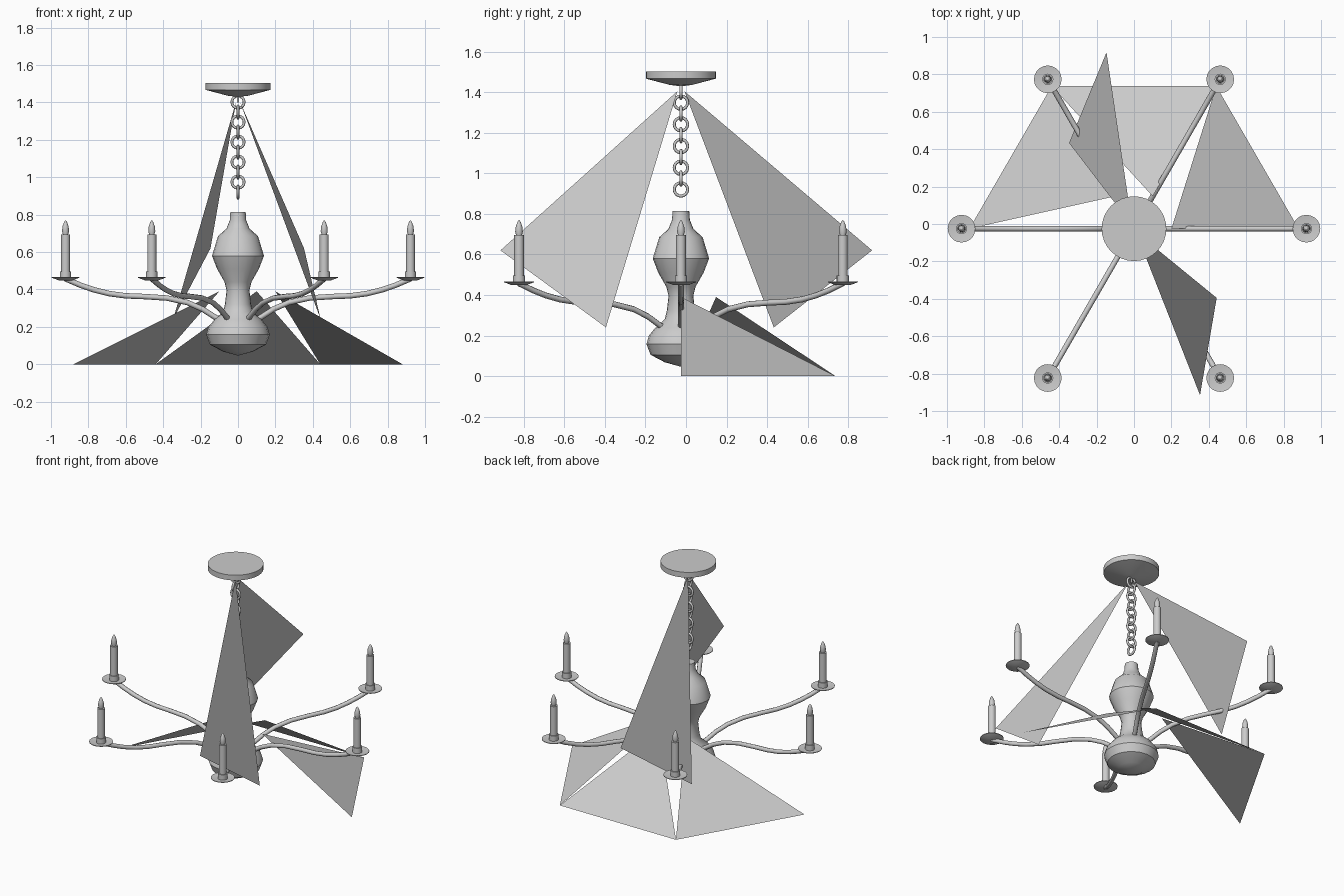
import bpy, bmesh
from math import sin, cos, pi, radians
from mathutils import Vector, Matrix

if "Cube" in bpy.data.objects:
    bpy.data.objects.remove(bpy.data.objects["Cube"])

CY = -0.025          # chandelier axis in y
ARMS = 6


def polar(r, deg, z):
    return Vector((r * cos(radians(deg)), CY + r * sin(radians(deg)), z))


def finish(name, bm, smooth=35):
    me = bpy.data.meshes.new(name)
    bm.to_mesh(me)
    bm.free()
    ob = bpy.data.objects.new(name, me)
    bpy.context.collection.objects.link(ob)
    if smooth:
        me.shade_smooth()
        me.set_sharp_from_angle(angle=radians(smooth))
    return ob


def lathe(name, profile, loc, sides=24, smooth=35):
    bm = bmesh.new()
    vs = [bm.verts.new((r, 0, z)) for r, z in profile]
    es = [bm.edges.new(p) for p in zip(vs, vs[1:])]
    bmesh.ops.spin(bm, geom=vs + es, cent=(0, 0, 0), axis=(0, 0, 1),
                   angle=2 * pi, steps=sides)
    bmesh.ops.remove_doubles(bm, verts=bm.verts, dist=0.0005)
    bmesh.ops.recalc_face_normals(bm, faces=bm.faces)
    bmesh.ops.translate(bm, vec=loc, verts=bm.verts)
    return finish(name, bm, smooth)


def tube(name, pts, radius, sides=8, closed=False):
    # sweep a round section along a path lying in a vertical plane
    n = len(pts)
    side = (pts[0] - pts[1]).cross(pts[2] - pts[1])
    side = side.normalized()
    bm = bmesh.new()
    rings = []
    for i, p in enumerate(pts):
        a = pts[(i - 1) % n] if closed else pts[max(i - 1, 0)]
        b = pts[(i + 1) % n] if closed else pts[min(i + 1, n - 1)]
        up = (b - a).normalized().cross(side)
        rings.append([bm.verts.new(p + radius * (side * cos(2 * pi * k / sides)
                      + up * sin(2 * pi * k / sides))) for k in range(sides)])
    for i in range(n if closed else n - 1):
        r, s = rings[i], rings[(i + 1) % n]
        for k in range(sides):
            m = (k + 1) % sides
            bm.faces.new((r[k], r[m], s[m], s[k]))
    if not closed:
        bm.faces.new(rings[0])
        bm.faces.new(rings[-1])
    bmesh.ops.recalc_face_normals(bm, faces=bm.faces)
    return finish(name, bm, 50)


def sheet(name, pts):
    bm = bmesh.new()
    bm.faces.new([bm.verts.new(p) for p in pts])
    return finish(name, bm, 0)


axis = (0, CY, 0)

# ceiling canopy with its short stem
lathe("ceiling_canopy", [(0, 1.503), (0.173, 1.503), (0.173, 1.467),
                         (0.055, 1.436), (0.006, 1.43), (0.006, 1.40), (0, 1.40)], axis, 32)

# chain of alternating links
for i in range(10):
    c = Vector((0, CY, 1.402 - 0.0535 * i))
    d = Vector((1, 0, 0)) if i % 2 == 0 else Vector((0, 1, 0))
    ring = [c + 0.033 * (d * cos(2 * pi * k / 16) + Vector((0, 0, sin(2 * pi * k / 16))))
            for k in range(16)]
    tube("chain_link", ring, 0.0075, 8, True)

# turned central body
lathe("central_body", [(0, 0.813), (0.041, 0.813), (0.044, 0.77), (0.062, 0.725),
                       (0.107, 0.685), (0.139, 0.58), (0.112, 0.51), (0.072, 0.44),
                       (0.061, 0.395), (0.07, 0.32), (0.08, 0.28), (0.125, 0.24),
                       (0.158, 0.20), (0.17, 0.158), (0.15, 0.105), (0.08, 0.068),
                       (0, 0.046)], axis, 20)

# arms, drip dishes, candles and flame bulbs
arm_path = [(0.07, 0.23), (0.12, 0.25), (0.19, 0.295), (0.27, 0.33), (0.38, 0.354), (0.5, 0.362),
            (0.6, 0.366), (0.69, 0.378), (0.77, 0.398), (0.84, 0.422), (0.925, 0.458)]
for k in range(ARMS):
    a = 60 * k
    tube("arm", [polar(r, a, z) for r, z in arm_path], 0.0145)
    base = polar(0.922, a, 0)
    lathe("drip_dish", [(0, 0.448), (0.035, 0.448), (0.074, 0.463), (0.074, 0.467),
                        (0.03, 0.461), (0, 0.461)], base, 20)
    lathe("candle", [(0, 0.455), (0.03, 0.455), (0.03, 0.497), (0.024, 0.497),
                     (0.024, 0.695), (0, 0.695)], base, 16)
    lathe("flame_bulb", [(0, 0.69), (0.013, 0.69), (0.019, 0.712), (0.016, 0.738),
                         (0.008, 0.76), (0, 0.771)], base, 12)

# loose lower triangular sheets around the back half
for k in range(3):
    sheet("lower_sheet", [polar(0.2, 60 * k, 0.39), polar(0.88, 60 * k, 0),
                          polar(0.88, 60 * k + 60, 0)])

# two upper triangular sheets hanging from the chain top
sheet("upper_sheet_front", [polar(0.02, 300, 1.405), (0.353, -0.915, 0.62), (0.442, -0.395, 0.24)])
sheet("upper_sheet_back", [polar(0.02, 120, 1.405), (-0.147, 0.918, 0.62), (-0.347, 0.433, 0.24)])
